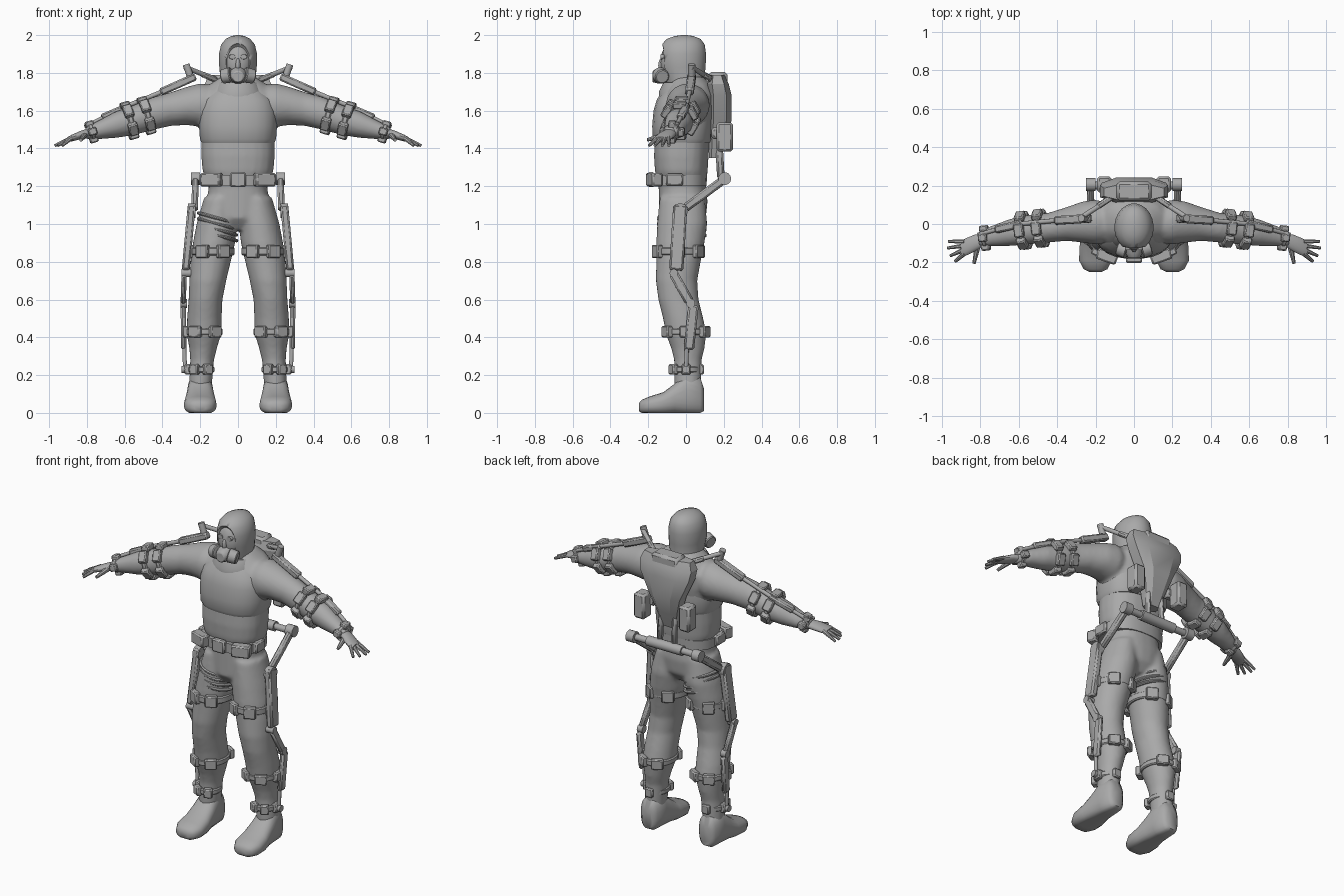
import bpy, bmesh
from math import pi, cos, sin, radians, copysign
from mathutils import Vector

if "Cube" in bpy.data.objects:
    bpy.data.objects.remove(bpy.data.objects["Cube"], do_unlink=True)

grey = bpy.data.materials.new("plain grey")
grey.use_nodes = True
grey.diffuse_color = (0.4, 0.4, 0.4, 1)
grey.node_tree.nodes["Principled BSDF"].inputs["Base Color"].default_value = (0.4, 0.4, 0.4, 1)

X, Y, Z = Vector((1, 0, 0)), Vector((0, 1, 0)), Vector((0, 0, 1))


def finish(name, bm, mirror=False, bevel=0.0, angle=40):
    """Turn a bmesh into a shaded object, optionally mirrored and bevelled."""
    bmesh.ops.recalc_face_normals(bm, faces=bm.faces)
    mesh = bpy.data.meshes.new(name)
    bm.to_mesh(mesh)
    bm.free()
    mesh.materials.append(grey)
    mesh.shade_smooth()
    mesh.set_sharp_from_angle(angle=radians(angle))
    ob = bpy.data.objects.new(name, mesh)
    bpy.context.collection.objects.link(ob)
    if bevel:
        mod = ob.modifiers.new("Bevel", 'BEVEL')
        mod.width, mod.segments = bevel, 1
    if mirror:
        ob.modifiers.new("Mirror", 'MIRROR').use_mirror_merge = False
    return ob


def skin_rings(bm, rings, n, power):
    """Bridge rounded rings given as (centre, u, v, u radius, v radius)."""
    loops = []
    for c, u, v, ru, rv in rings:
        loop = []
        for i in range(n):
            t = 2 * pi * (i + 0.5) / n
            a, b = [copysign(abs(k) ** (2 / power), k) for k in (cos(t), sin(t))]
            loop.append(bm.verts.new(c + u * a * ru + v * b * rv))
        loops.append(loop)
    for lo, hi in zip(loops, loops[1:]):
        for i in range(n):
            j = (i + 1) % n
            bm.faces.new((lo[i], lo[j], hi[j], hi[i]))
    bm.faces.new(loops[0][::-1])
    bm.faces.new(loops[-1])


def loft(bm, axis, rows, n=24, power=2.0):
    """Rows are (position on axis, two centre coordinates, two radii)."""
    a, u, v = {'x': (X, Y, Z), 'y': (Y, X, Z), 'z': (Z, X, Y)}[axis]
    skin_rings(bm, [(a * t + u * p + v * q, u, v, r, s) for t, p, q, r, s in rows], n, power)
    return bm


def frame(d):
    d = Vector(d).normalized()
    u = d.cross(Y).normalized()
    return d, u, d.cross(u)


def block(bm, c, axes, size):
    c = Vector(c)
    res = bmesh.ops.create_cube(bm, size=1)
    for vert in res["verts"]:
        vert.co = c + sum((a * s * k for a, s, k in zip(axes, size, vert.co)), Vector())


def beam(bm, p, q, w, d):
    """Square bar from p to q; d is measured front to back."""
    p, q = Vector(p), Vector(q)
    block(bm, (p + q) / 2, frame(q - p), ((q - p).length, w, d))


def rod(bm, p, q, r, r2=None, n=14):
    p, q = Vector(p), Vector(q)
    _, u, v = frame(q - p)
    e = r if r2 is None else r2
    skin_rings(bm, [(p, u, v, r, r), (q, u, v, e, e)], n, 2)


def strap(name, c, d, ru, rv, height, angles=(), mirror=True, pad=0.07):
    """Band round a limb with buckle blocks at the given angles."""
    bm, c = bmesh.new(), Vector(c)
    d, u, v = frame(d)
    skin_rings(bm, [(c + d * k * height * 0.3, u, v, ru, rv) for k in (-1, 1)], 24, 2)
    for deg in angles:
        t = radians(deg)
        out = u * cos(t) + v * sin(t)
        at = c + u * ru * cos(t) + v * rv * sin(t)
        block(bm, at, (out, d.cross(out), d), (0.035, pad, height))
    return finish(name, bm, mirror, 0.006, 30)


# Bodysuit: torso, legs and arms fused into one smooth surface
bm = bmesh.new()
loft(bm, 'z', [(0.97, 0, -.02, .05, .08), (1.03, 0, -.02, .15, .125), (1.12, 0, -.015, .165, .13),
               (1.2, 0, -.02, .155, .125), (1.28, 0, -.025, .188, .14), (1.36, 0, -.025, .195, .145),
               (1.45, 0, -.02, .195, .145), (1.6, 0, 0, .215, .15), (1.68, 0, .015, .21, .14),
               (1.74, 0, .02, .15, .11), (1.78, 0, .01, .09, .08)], power=2.4)
loft(bm, 'z', [(1.14, .095, -.02, .085, .12), (1.0, .112, -.02, .108, .133), (.9, .127, -.03, .112, .128),
               (.8, .145, -.04, .107, .118), (.7, .16, -.05, .098, .11), (.6, .172, -.04, .09, .107),
               (.5, .178, -.015, .092, .107), (.42, .18, 0, .092, .108), (.34, .185, .01, .073, .088),
               (.28, .19, .01, .063, .073), (.12, .2, .01, .06, .07)])
loft(bm, 'x', [(.1, 0, 1.63, .1, .1), (.2, .01, 1.63, .117, .115), (.27, .01, 1.625, .107, .102),
               (.35, 0, 1.61, .088, .09), (.45, -.02, 1.585, .077, .087), (.55, -.03, 1.55, .077, .08),
               (.65, -.045, 1.525, .07, .07), (.75, -.065, 1.495, .052, .047), (.81, -.085, 1.48, .035, .03)])
suit = finish("bodysuit", bm, True)
remesh = suit.modifiers.new("Remesh", 'REMESH')
remesh.mode, remesh.voxel_size, remesh.use_smooth_shade = 'VOXEL', 0.012, True
soft = suit.modifiers.new("Smooth", 'SMOOTH')
soft.factor, soft.iterations = 0.5, 5

# Chest vest and collar
bm = loft(bmesh.new(), 'z', [(1.43, 0, -.02, .194, .148), (1.45, 0, -.02, .203, .158), (1.52, 0, -.02, .208, .16),
                             (1.6, 0, -.015, .208, .158), (1.66, 0, -.01, .19, .145), (1.71, 0, 0, .14, .12)],
          power=2.5)
finish("chest_vest", bm)
bm = loft(bmesh.new(), 'z', [(1.66, 0, -.03, .135, .115), (1.70, 0, -.025, .138, .12), (1.75, 0, -.01, .11, .11)])
finish("collar", bm)

# Boots
bm = loft(bmesh.new(), 'y', [(.095, .2, .07, .035, .06), (.075, .2, .09, .058, .1), (0, .2, .1, .068, .11),
                             (-.06, .2, .075, .075, .08), (-.12, .2, .05, .084, .06), (-.19, .2, .04, .086, .048),
                             (-.235, .2, .033, .062, .036), (-.25, .2, .03, .03, .02)], power=2.5)
for vert in bm.verts:
    vert.co.z = max(vert.co.z, 0)
finish("boots", bm, True, angle=55)

# Hands with spread fingers
bm = loft(bmesh.new(), 'x', [(.78, -.08, 1.483, .032, .026), (.83, -.1, 1.472, .045, .023),
                             (.88, -.122, 1.455, .046, .018), (.9, -.128, 1.45, .038, .012)], 16)
for i, tip in enumerate([(.965, -.09), (.97, -.125), (.955, -.165), (.93, -.195)]):
    knuckle = Vector((.88, -.092 - .02 * i, 1.457))
    rod(bm, knuckle, (*tip, 1.415), .013, .008, 8)
rod(bm, (.81, -.1, 1.475), (.832, -.205, 1.445), .018, .009, 8)
finish("hands", bm, True)

# Hood with a hollowed face opening
bm = loft(bmesh.new(), 'z', [(1.7, 0, .01, .1, .095), (1.76, 0, -.01, .093, .105), (1.83, 0, -.017, .1, .122),
                             (1.9, 0, -.017, .102, .124), (1.95, 0, -.015, .09, .115), (1.98, 0, -.012, .065, .09),
                             (1.995, 0, -.01, .035, .05), (2.0, 0, -.01, .01, .015)])
hood = finish("hood", bm)


def ellipsoid(name, c, r):
    bm = bmesh.new()
    bmesh.ops.create_uvsphere(bm, u_segments=24, v_segments=14, radius=1)
    for vert in bm.verts:
        vert.co = Vector([a + b * k for a, b, k in zip(c, r, vert.co)])
    return finish(name, bm)


cutter = ellipsoid("hood_cutter", (0, -.15, 1.85), (.078, .065, .115))
cutter.hide_render = cutter.hide_viewport = True
cut = hood.modifiers.new("Face opening", 'BOOLEAN')
cut.operation, cut.object, cut.solver = 'DIFFERENCE', cutter, 'EXACT'

# Face mask, lenses and breathing canisters
ellipsoid("face_mask", (0, -.08, 1.855), (.07, .055, .1))
ellipsoid("mask_nose", (0, -.125, 1.84), (.014, .022, .04))
bm = loft(bmesh.new(), 'y', [(-.08, 0, 1.79, .055, .05), (-.15, 0, 1.785, .045, .042),
                             (-.178, 0, 1.78, .03, .03)], 12)
finish("mask_muzzle", bm, bevel=.004)
bm = bmesh.new()
rod(bm, (.035, -.14, 1.79), (.085, -.125, 1.78), .042, .038)
finish("mask_canisters", bm, True, .005)
bm = loft(bmesh.new(), 'y', [(-.1, .03, 1.885, .02, .016), (-.134, .03, 1.885, .017, .013)], 12)
finish("mask_lenses", bm, True)

# Belt with pouches
bm = loft(bmesh.new(), 'z', [(1.2, 0, -.035, .186, .145), (1.26, 0, -.035, .188, .147)], power=2.5)
finish("belt", bm)
bm = bmesh.new()
block(bm, (0, -.185, 1.235), (X, Y, Z), (.085, .035, .08))
for s in (-1, 1):
    tilt = Vector((1, s * .35, 0)).normalized()
    block(bm, (s * .14, -.168, 1.235), (tilt, Z.cross(tilt), Z), (.11, .06, .072))
    block(bm, (s * .185, -.06, 1.235), (X, Y, Z), (.035, .09, .065))
finish("belt_pouches", bm, bevel=.008)

# Limb straps with buckles
strap("thigh_straps", (.133, -.04, .855), Z, .116, .127, .07, (62, 118, 180, 235, 300))
strap("calf_straps", (.178, 0, .43), Z, .098, .115, .06, (55, 120, 180, 240, 300))
strap("ankle_straps", (.195, 0, .23), Z, .07, .077, .055, (60, 120, 180, 270), pad=.05)
down_arm = Vector((1, -.12, -.29))
for place, x in (("upper", .485), ("lower", .575)):
    at = Vector((.5, -.025, 1.57)) + down_arm * (x - .5)
    strap(place + "_arm_straps", at, down_arm, .085, .083, .05, (0, 55, 125, 180, 240, 300))
strap("wrist_straps", (.775, -.073, 1.488), down_arm, .042, .048, .045, (0, 90, 180, 270), pad=.04)
for i in range(4):
    strap("thigh_wrap", (-.108, -.023, .94 + .03 * i), (.28, 0, 1), .114, .132, .03, mirror=False)

# Back pack: tapered shell, top housing, side boxes and lower struts
bm = loft(bmesh.new(), 'z', [(1.35, 0, .15, .05, .03), (1.45, 0, .165, .075, .05), (1.55, 0, .18, .11, .065),
                             (1.68, 0, .18, .175, .065), (1.74, 0, .17, .185, .06), (1.79, 0, .165, .165, .04)], 8, 3)
finish("back_shell", bm, angle=20)
bm = bmesh.new()
block(bm, (0, .17, 1.755), (X, Y, Z), (.18, .1, .1))
finish("back_housing", bm, bevel=.015)
bm = bmesh.new()
block(bm, (.155, .205, 1.46), (X, Y, Z), (.075, .085, .155))
block(bm, (.12, .16, 1.48), (X, Y, Z), (.06, .05, .06))
beam(bm, (.045, .17, 1.5), (.05, .185, 1.24), .03, .04)
finish("back_boxes", bm, True, .012)

# Hip bar and leg frame
bm = bmesh.new()
rod(bm, (-.24, .2, 1.24), (.24, .2, 1.24), .02)
rod(bm, (-.12, .2, 1.24), (.12, .2, 1.24), .03)
finish("hip_bar", bm)
bm = bmesh.new()
rod(bm, (.2, .205, 1.24), (.25, .205, 1.24), .034)
rod(bm, (.225, -.03, 1.07), (.265, -.03, 1.07), .04)
rod(bm, (.25, -.065, .74), (.3, -.065, .74), .022)
rod(bm, (.27, .025, .58), (.305, .025, .58), .024)
rod(bm, (.285, .005, .36), (.28, 0, .22), .011)
rod(bm, (.255, 0, .23), (.3, 0, .23), .02)
finish("leg_joints", bm, True)
bm = bmesh.new()
beam(bm, (.225, .2, 1.235), (.23, -.01, 1.08), .035, .045)
beam(bm, (.245, -.03, 1.1), (.277, -.052, .755), .042, .075)
beam(bm, (.285, -.068, .74), (.29, .02, .585), .028, .05)
beam(bm, (.29, .04, .57), (.287, .015, .335), .028, .055)
finish("leg_links", bm, True, .01)

# Arm frame reaching over the shoulders
bm = bmesh.new()
rod(bm, (.08, .16, 1.75), (.28, .03, 1.83), .013)
rod(bm, (.275, .03, 1.845), (.245, .03, 1.76), .019)
rod(bm, (.39, .02, 1.705), (.6, 0, 1.62), .012)
rod(bm, (.7, -.025, 1.57), (.81, -.055, 1.515), .011)
rod(bm, (.79, -.055, 1.54), (.79, -.055, 1.49), .018)
finish("arm_rods", bm, True)
bm = bmesh.new()
beam(bm, (.1, .15, 1.757), (.19, .09, 1.793), .03, .03)
beam(bm, (.225, .03, 1.78), (.41, .018, 1.698), .04, .045)
beam(bm, (.58, .003, 1.625), (.72, -.03, 1.565), .034, .04)
finish("arm_links", bm, True, .008)
